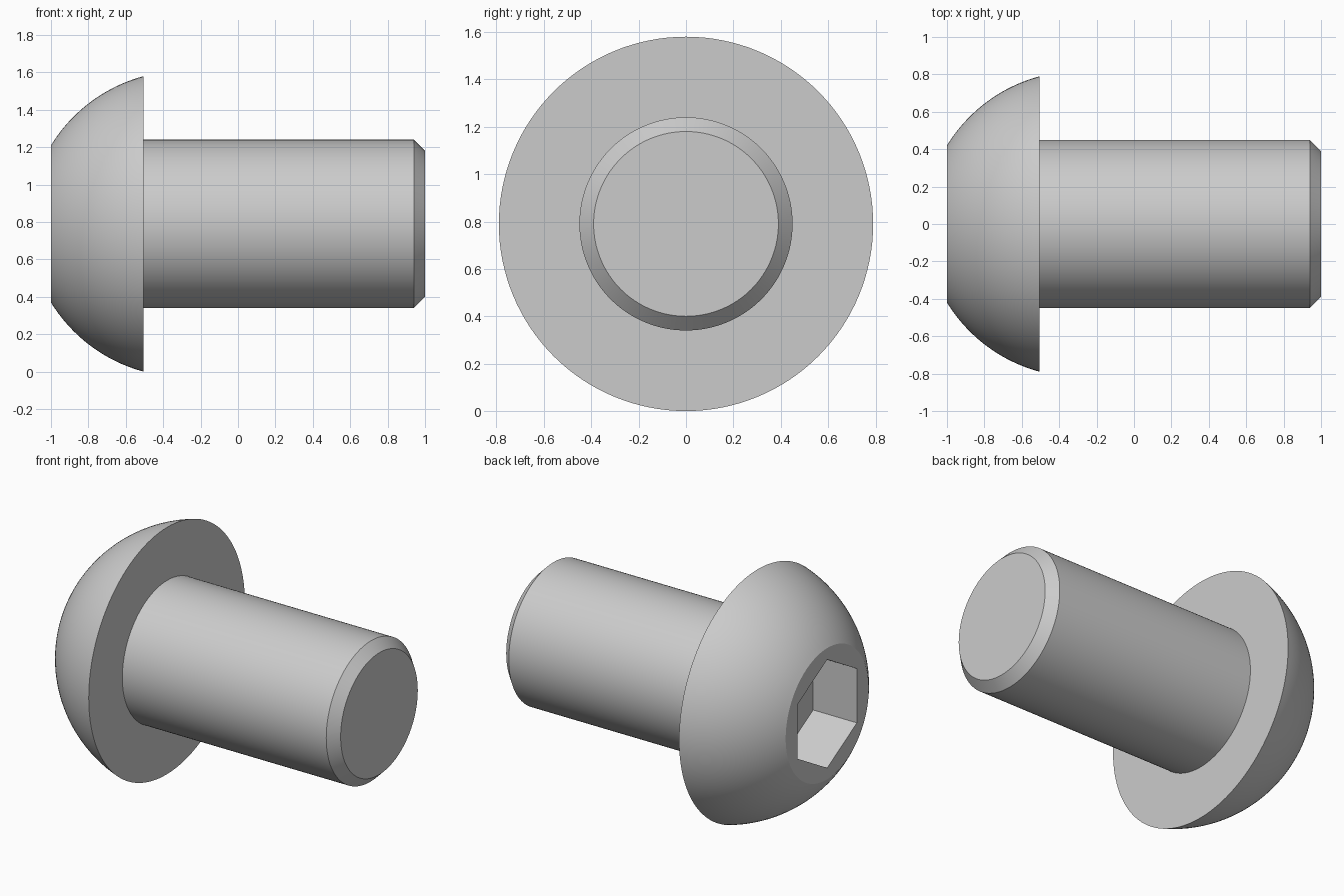
import bpy, bmesh, math
from mathutils import Matrix

if "Cube" in bpy.data.objects:
    bpy.data.objects.remove(bpy.data.objects["Cube"])

CZ = 0.79       # height of the screw axis
SEG = 128


def lathe_x(name, profile, segs, start=0.0):
    """Closed solid of rings (x, radius) around the x axis, with flat end caps."""
    bm = bmesh.new()
    rings = []
    for x, r in profile:
        angles = [start + math.tau * i / segs for i in range(segs)]
        rings.append([bm.verts.new((x, r * math.sin(a), r * math.cos(a))) for a in angles])
    for a, b in zip(rings, rings[1:]):
        for i in range(segs):
            j = (i + 1) % segs
            bm.faces.new((a[i], a[j], b[j], b[i]))
    bm.faces.new(rings[0])
    bm.faces.new(rings[-1])
    bmesh.ops.recalc_face_normals(bm, faces=bm.faces)
    bm.transform(Matrix.Translation((0, 0, CZ)))
    me = bpy.data.meshes.new(name)
    bm.to_mesh(me)
    bm.free()
    ob = bpy.data.objects.new(name, me)
    bpy.context.collection.objects.link(ob)
    return ob


# domed head: arc from the flat face to the rim, ending at a 15 degree slope
x0, r0, x1, r1 = -1.0, 0.42, -0.504, 0.79
end = math.radians(15)
tilt = math.atan2(r1 - r0, x1 - x0)
begin = 2 * tilt - end
R = math.hypot(x1 - x0, r1 - r0) / (2 * math.sin(tilt - end))
cx, cr = x1 + R * math.sin(end), r1 - R * math.cos(end)
steps = 20
profile = []
for i in range(steps + 1):
    a = begin + (end - begin) * i / steps
    profile.append((cx - R * math.sin(a), cr + R * math.cos(a)))

# shank with chamfered tip
profile += [(x1, 0.45), (0.94, 0.45), (1.0, 0.39)]
screw = lathe_x("button_head_screw", profile, SEG)

# hexagonal drive socket, corners up and down
cutter = lathe_x("socket_cutter", [(-1.2, 0.347), (-0.69, 0.347)], 6)
cutter.hide_render = True
mod = screw.modifiers.new("socket", 'BOOLEAN')
mod.operation = 'DIFFERENCE'
mod.solver = 'EXACT'
mod.object = cutter
bpy.ops.object.select_all(action='DESELECT')
bpy.context.view_layer.objects.active = screw
screw.select_set(True)
bpy.ops.object.modifier_apply(modifier=mod.name)
bpy.data.objects.remove(cutter)

# smooth the round surfaces, keep the rims crisp
bpy.ops.object.shade_smooth_by_angle(angle=math.radians(25))
